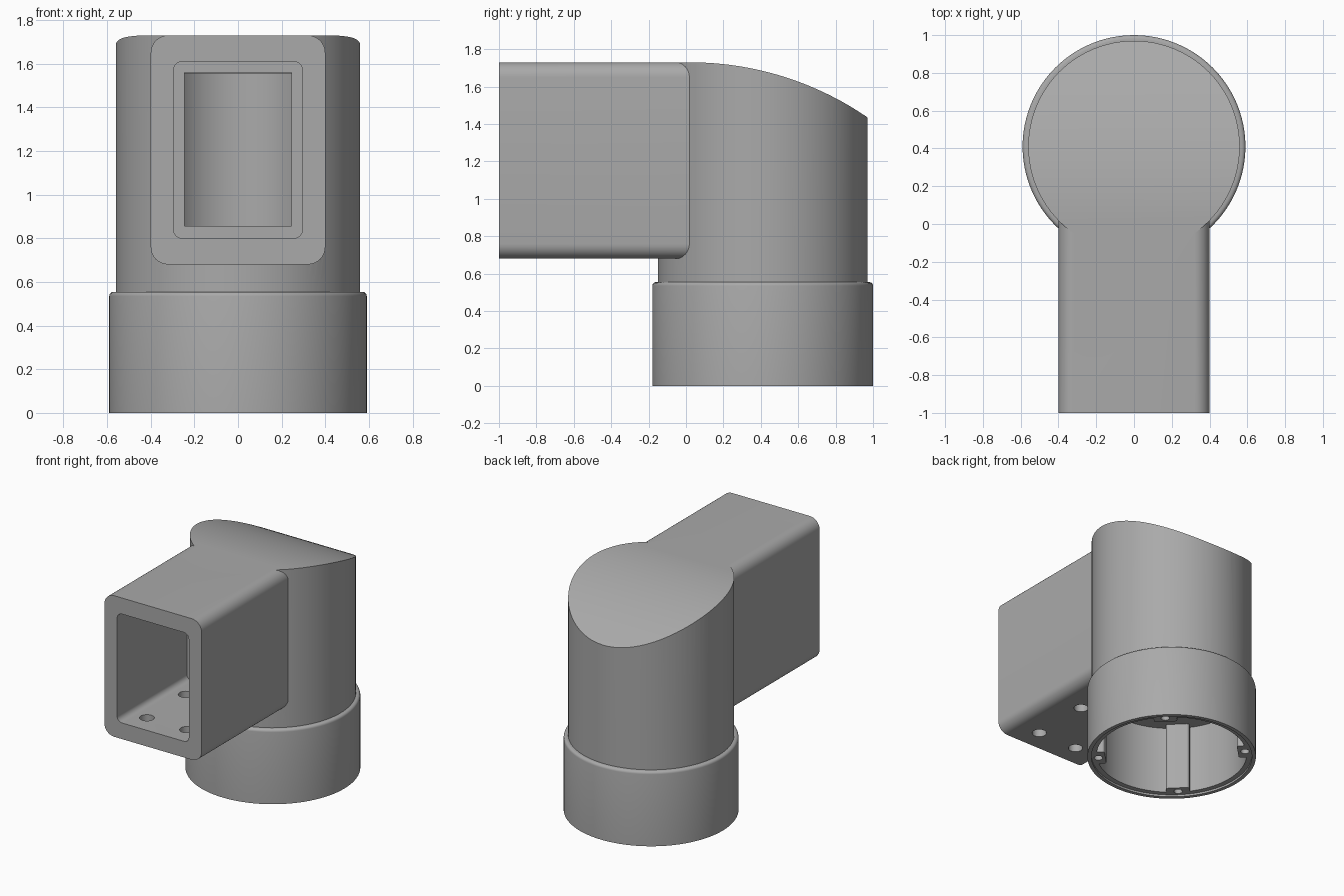
import bpy
import bmesh
import math
from mathutils import Matrix, Vector

cube = bpy.data.objects.get("Cube")
if cube:
    bpy.data.objects.remove(cube, do_unlink=True)

AXIS_Y = 0.41   # centre of the round column
TOP = 1.73

grey = bpy.data.materials.new("plain grey")
grey.use_nodes = True
colour = (0.4, 0.4, 0.4, 1)
grey.diffuse_color = colour
grey.node_tree.nodes["Principled BSDF"].inputs["Base Color"].default_value = colour


def finish(name, bm):
    bmesh.ops.recalc_face_normals(bm, faces=bm.faces)
    mesh = bpy.data.meshes.new(name)
    bm.to_mesh(mesh)
    bm.free()
    mesh.materials.append(grey)
    obj = bpy.data.objects.new(name, mesh)
    bpy.context.collection.objects.link(obj)
    return obj


def cylinder(name, radius, z0, z1, x=0, y=AXIS_Y, sides=96, top_bevel=0):
    bm = bmesh.new()
    bmesh.ops.create_cone(bm, cap_ends=True, segments=sides, radius1=radius,
                          radius2=radius, depth=z1 - z0,
                          matrix=Matrix.Translation((x, y, (z0 + z1) / 2)))
    if top_bevel:
        rim = [e for e in bm.edges if all(v.co.z > z1 - 0.001 for v in e.verts)]
        bmesh.ops.bevel(bm, geom=rim, offset=top_bevel, segments=4,
                        profile=0.5, affect='EDGES')
    return finish(name, bm)


def box(name, low, high, radius=0, along=1):
    """Box whose edges running along one axis are rounded."""
    low, high = Vector(low), Vector(high)
    bm = bmesh.new()
    bmesh.ops.create_cube(bm, size=1, matrix=Matrix.Translation((low + high) / 2)
                          @ Matrix.Diagonal((*(high - low), 1)))
    if radius:
        edges = [e for e in bm.edges
                 if abs((e.verts[0].co - e.verts[1].co).normalized()[along]) > 0.9]
        bmesh.ops.bevel(bm, geom=edges, offset=radius, segments=8,
                        profile=0.5, affect='EDGES')
    return finish(name, bm)


def combine(target, tool, operation):
    mod = target.modifiers.new(operation.lower(), 'BOOLEAN')
    mod.operation = operation
    mod.solver = 'EXACT'
    mod.object = tool
    bpy.context.view_layer.objects.active = target
    bpy.ops.object.modifier_apply(modifier=mod.name)
    bpy.data.objects.remove(tool, do_unlink=True)


def arch_prism():
    """Side profile with a flat top that curves down towards the back."""
    radius, start, end = 1.68, 0.02, 1.1
    profile = [(-0.5, 0.3), (-0.5, TOP)]
    for i in range(33):
        y = start + (end - start) * i / 32
        drop = radius - math.sqrt(radius ** 2 - (y - start) ** 2)
        profile.append((y, TOP - drop))
    profile.append((end, 0.3))
    bm = bmesh.new()
    face = bm.faces.new([bm.verts.new((-1, y, z)) for y, z in profile])
    result = bmesh.ops.extrude_face_region(bm, geom=[face])
    verts = [g for g in result["geom"] if isinstance(g, bmesh.types.BMVert)]
    bmesh.ops.translate(bm, verts=verts, vec=(2, 0, 0))
    return finish("arch", bm)


# Round column with its sloping crown, collar and square arm
housing = cylinder("elbow_housing", 0.56, 0.45, 1.9)
combine(housing, arch_prism(), 'INTERSECT')
combine(housing, cylinder("collar", 0.59, 0, 0.555, top_bevel=0.02), 'UNION')
combine(housing, box("arm", (-0.4, -1, 0.68), (0.4, 0.02, TOP), 0.08), 'UNION')

# Arm socket, narrower passage and vertical bore
combine(housing, box("socket", (-0.295, -1.1, 0.8), (0.295, -0.18, 1.61), 0.04), 'DIFFERENCE')
combine(housing, box("passage", (-0.245, -0.3, 0.857), (0.245, AXIS_Y, 1.56)), 'DIFFERENCE')
combine(housing, cylinder("bore", 0.33, 0.4, 1.555), 'DIFFERENCE')

# Wide bore in the collar with a shallow step at the rim
combine(housing, cylinder("collar_bore", 0.525, -0.1, 0.53), 'DIFFERENCE')
combine(housing, cylinder("rim_step", 0.562, -0.1, 0.015), 'DIFFERENCE')

# Four screw ribs inside the collar
for i in range(4):
    angle = math.radians(45 + 90 * i)
    rib = box("screw_rib", (0.465, -0.082, 0.015), (0.55, 0.082, 0.54), 0.018, along=2)
    rib.data.transform(Matrix.Translation((0, AXIS_Y, 0)) @ Matrix.Rotation(angle, 4, 'Z'))
    combine(housing, rib, 'UNION')
    x, y = 0.515 * math.cos(angle), AXIS_Y + 0.515 * math.sin(angle)
    combine(housing, cylinder("screw_hole", 0.03, -0.1, 0.25, x, y, 24), 'DIFFERENCE')

# Four bolt holes through the arm floor
for x in (-0.165, 0.165):
    for y in (-0.835, -0.38):
        combine(housing, cylinder("bolt_hole", 0.05, 0.6, 0.9, x, y, 32), 'DIFFERENCE')

bpy.ops.object.select_all(action='DESELECT')
housing.select_set(True)
bpy.context.view_layer.objects.active = housing
bpy.ops.object.shade_smooth_by_angle(angle=math.radians(30))
